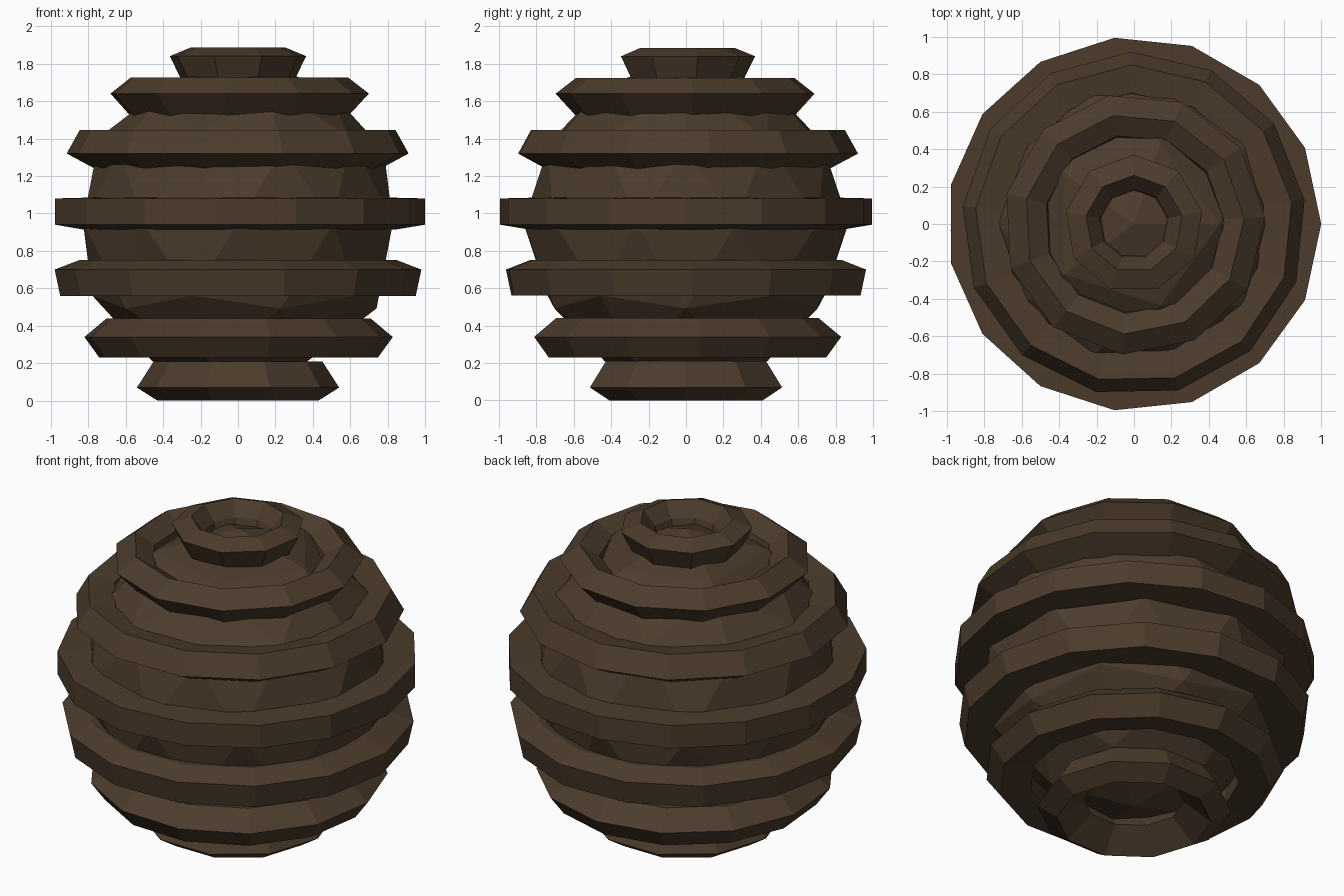
import bpy, bmesh, math

if "Cube" in bpy.data.objects:
    bpy.data.objects.remove(bpy.data.objects["Cube"])

mat = bpy.data.materials.new("dark_brown")
mat.diffuse_color = (0.072, 0.045, 0.025, 1)
mat.use_nodes = True
mat.node_tree.nodes["Principled BSDF"].inputs["Base Color"].default_value = mat.diffuse_color


def finish(name, bm):
    bmesh.ops.recalc_face_normals(bm, faces=bm.faces)
    me = bpy.data.meshes.new(name)
    bm.to_mesh(me)
    bm.free()
    me.materials.append(mat)
    ob = bpy.data.objects.new(name, me)
    bpy.context.collection.objects.link(ob)
    return ob


def ring(name, profile, sides, start):
    """Sweep a closed (radius, height) profile round the z axis."""
    bm = bmesh.new()
    loops = []
    for i in range(sides):
        a = math.radians(start) + 2 * math.pi * i / sides
        loops.append([bm.verts.new((r * math.cos(a), r * math.sin(a), z))
                      for r, z in profile])
    n = len(profile)
    for i in range(sides):
        a, b = loops[i], loops[(i + 1) % sides]
        for j in range(n):
            k = (j + 1) % n
            bm.faces.new((a[j], b[j], b[k], a[k]))
    return finish(name, bm)


# Faceted inner body
bm = bmesh.new()
bmesh.ops.create_icosphere(bm, subdivisions=2, radius=0.87)
bmesh.ops.translate(bm, verts=bm.verts, vec=(0, 0, 0.95))
finish("inner_body", bm)

# Stacked bands, bottom to top: profile, sides, start angle
bands = [
    ([(0.28, 0.12), (0.43, 0.0), (0.54, 0.07), (0.45, 0.21), (0.33, 0.21)], 10, 0),
    ([(0.58, 0.25), (0.75, 0.23), (0.83, 0.34), (0.71, 0.44), (0.60, 0.43)], 13, 5),
    ([(0.74, 0.57), (0.95, 0.56), (0.98, 0.70), (0.85, 0.75), (0.74, 0.73)], 14, 2),
    ([(0.78, 0.91), (0.85, 0.915), (1.0, 0.94), (1.0, 1.08), (0.80, 1.085)], 15, 0),
    ([(0.68, 1.26), (0.77, 1.24), (0.92, 1.32), (0.85, 1.445), (0.70, 1.42)], 13, 8),
    ([(0.46, 1.56), (0.58, 1.51), (0.70, 1.64), (0.59, 1.725), (0.48, 1.66)], 11, 3),
    ([(0.18, 1.76), (0.31, 1.72), (0.37, 1.84), (0.26, 1.885), (0.19, 1.80)], 9, 10),
]
for i, (profile, sides, start) in enumerate(bands):
    ring("band_%d" % (i + 1), profile, sides, start)
